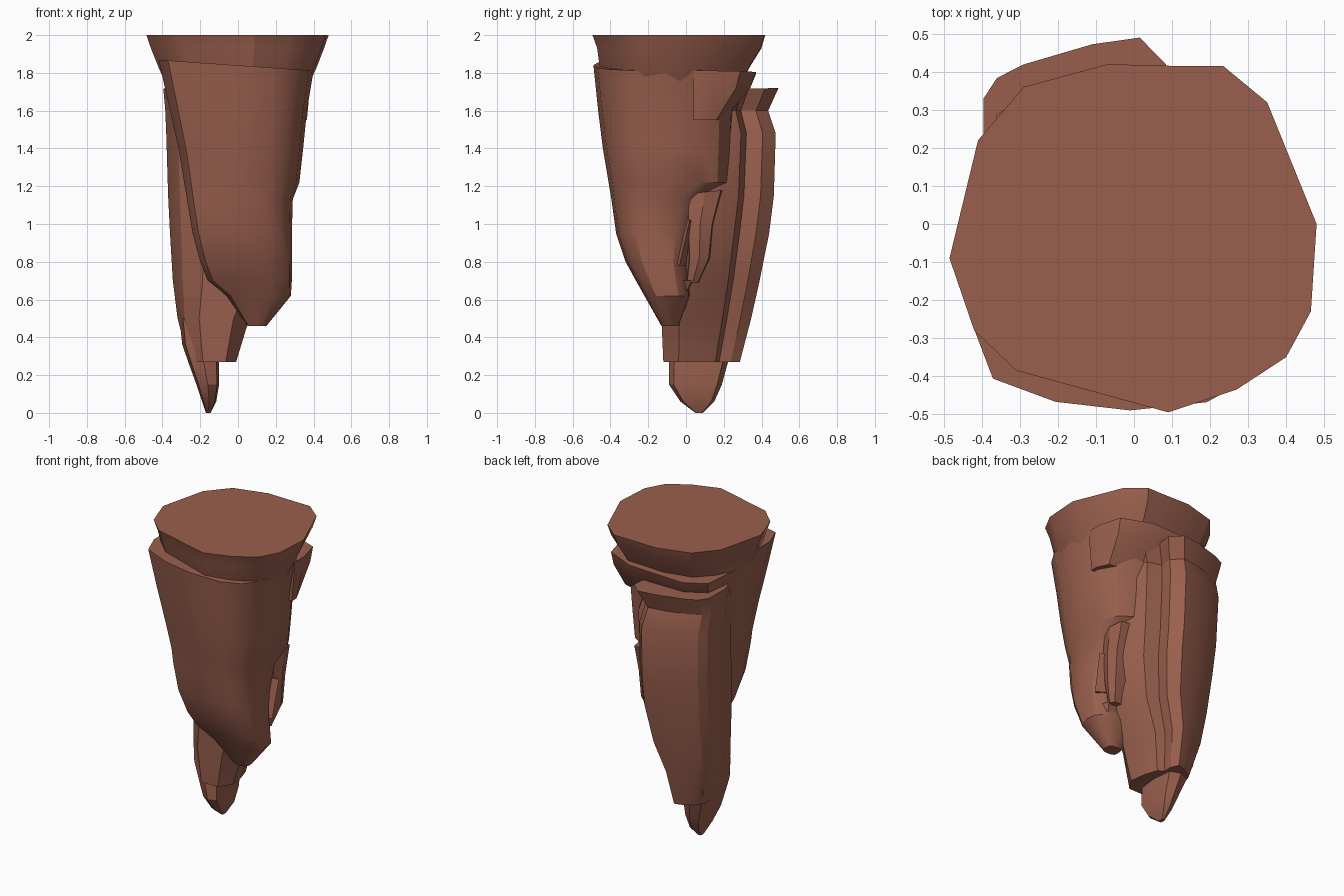
import bpy
import bmesh
import math

if "Cube" in bpy.data.objects:
    bpy.data.objects.remove(bpy.data.objects["Cube"], do_unlink=True)

# One reddish brown rock colour
rock = bpy.data.materials.new("reddish brown rock")
rock.use_nodes = True
colour = (0.32, 0.116, 0.075, 1)
rock.diffuse_color = colour
rock.node_tree.nodes["Principled BSDF"].inputs["Base Color"].default_value = colour


def loft(name, loops):
    """Skin a stack of equal-length point loops, top first, and close both ends."""
    bm = bmesh.new()
    rows = [[bm.verts.new(point) for point in loop] for loop in loops]
    count = len(rows[0])
    for upper, lower in zip(rows, rows[1:]):
        for i in range(count):
            j = (i + 1) % count
            bm.faces.new((upper[i], lower[i], lower[j], upper[j]))
    bm.faces.new(rows[0])
    bm.faces.new(rows[-1][::-1])
    bmesh.ops.recalc_face_normals(bm, faces=bm.faces[:])
    mesh = bpy.data.meshes.new(name)
    bm.to_mesh(mesh)
    bm.free()
    mesh.materials.append(rock)
    obj = bpy.data.objects.new(name, mesh)
    bpy.context.collection.objects.link(obj)
    bpy.ops.object.select_all(action="DESELECT")
    obj.select_set(True)
    bpy.context.view_layer.objects.active = obj
    bpy.ops.object.shade_smooth_by_angle(angle=math.radians(28))


def rounded_plan(sides, boxiness):
    """Rounded square outline inside the unit square."""
    plan = []
    for i in range(sides):
        angle = math.tau * i / sides
        plan.append([(1 + math.copysign(abs(wave) ** (2 / boxiness), wave)) / 2
                     for wave in (math.cos(angle), math.sin(angle))])
    return plan


def rock_part(name, rings, plan, slope=(0, 0)):
    """Fit the unit plan to each ring (z, x low, x high, y low, y high).

    The slope tilts only the top edge.
    """
    loops = []
    for index, (z, left, right, front, back) in enumerate(rings):
        tilt_x, tilt_y = slope if index == 0 else (0, 0)
        loop = []
        for u, v in plan:
            x = left + u * (right - left)
            y = front + v * (back - front)
            loop.append((x, y, z + tilt_x * x + tilt_y * y))
        loops.append(loop)
    loft(name, loops)


# Flat-topped cap with an irregular outline, drawn in towards its base
outline = [(.09, -.495), (.27, -.435), (.4, -.35), (.465, -.23), (.48, 0),
           (.35, .32), (.235, .415), (.13, .415), (-.07, .42), (-.29, .36),
           (-.41, .22), (-.485, -.09), (-.42, -.28), (-.31, -.385)]
cap_levels = [(2, 1, 0), (1.93, .95, 0), (1.82, .86, -.03), (1.7, .74, -.03)]
loft("top_cap", [[(x * size, y * size + shift, z) for x, y in outline]
                 for z, size, shift in cap_levels])

# Large front lobe that sweeps back to a blunt end, squarer at its front right
lobe_plan = rounded_plan(16, 2.7)
lobe_plan[9:12] = [(0, .28), (.06, .11), (.26, .03)]
rock_part("front_lobe", [
    (1.84, -.42, .4, -.49, .27),
    (1.6, -.36, .365, -.465, .26),
    (1.4, -.315, .345, -.44, .25),
    (1.22, -.285, .325, -.41, .24),
    (1.13, -.27, .29, -.395, .12),
    (.95, -.24, .285, -.37, .05),
    (.8, -.2, .285, -.32, .02),
    (.7, -.16, .285, -.265, .02),
    (.62, -.06, .28, -.22, .02),
    (.46, .05, .15, -.13, -.04),
], lobe_plan, slope=(-.07, 0))

# Main back column: chipped right corner, grooved left flank, flat broken end
column_plan = [(0, .42), (0, .73), (.05, .82), (.15, .88), (.41, .97),
               (.59, 1), (.69, .88), (.68, .73), (.83, .68), (.95, .45),
               (1, .2), (.78, 0), (.3, 0), (.1, .15)]
rock_part("back_column", [
    (1.71, -.395, .3, -.1, .49),
    (1.6, -.385, .22, -.1, .435),
    (1.48, -.38, .25, -.1, .475),
    (1.15, -.37, .25, -.12, .465),
    (.95, -.36, .24, -.14, .44),
    (.7, -.345, .18, -.13, .39),
    (.5, -.32, .06, -.13, .345),
    (.27, -.26, -.01, -.12, .285),
], column_plan, slope=(0, .02))

# Narrow tip
rock_part("lower_tip", [
    (.5, -.31, -.1, -.08, .26),
    (.36, -.295, -.1, -.09, .25),
    (.26, -.26, -.1, -.09, .22),
    (.15, -.22, -.1, -.09, .19),
    (.06, -.19, -.115, -.03, .15),
    (0, -.17, -.145, .05, .09),
], rounded_plan(8, 3.5))

# Upper ledge wrapping around the back
ledge_plan = [(0, 0), (1, 0), (1, .3), (.95, .75), (.7, 1), (.2, 1), (.03, .75)]
rock_part("back_ledge", [
    (1.8, -.385, .385, .04, .37),
    (1.72, -.37, .38, .04, .34),
    (1.55, -.33, .365, .04, .2),
], ledge_plan, slope=(.03, 0))

# Broken slab, shard and chip on the left flank, under the lobe
rock_part("flank_slab", [
    (1.16, 0, .27, .0, .2),
    (1, 0, .27, .0, .15),
    (.82, 0, .265, .01, .13),
    (.69, 0, .22, .0, .07),
], rounded_plan(8, 4), slope=(0, .1))
rock_part("flank_shard", [
    (1.02, .2, .285, .01, .03),
    (.78, .15, .275, -.07, .0),
], rounded_plan(4, 2))
rock_part("lobe_chip", [
    (.7, -.02, .24, -.09, .04),
    (.55, .0, .21, -.09, -.03),
], rounded_plan(8, 4))
